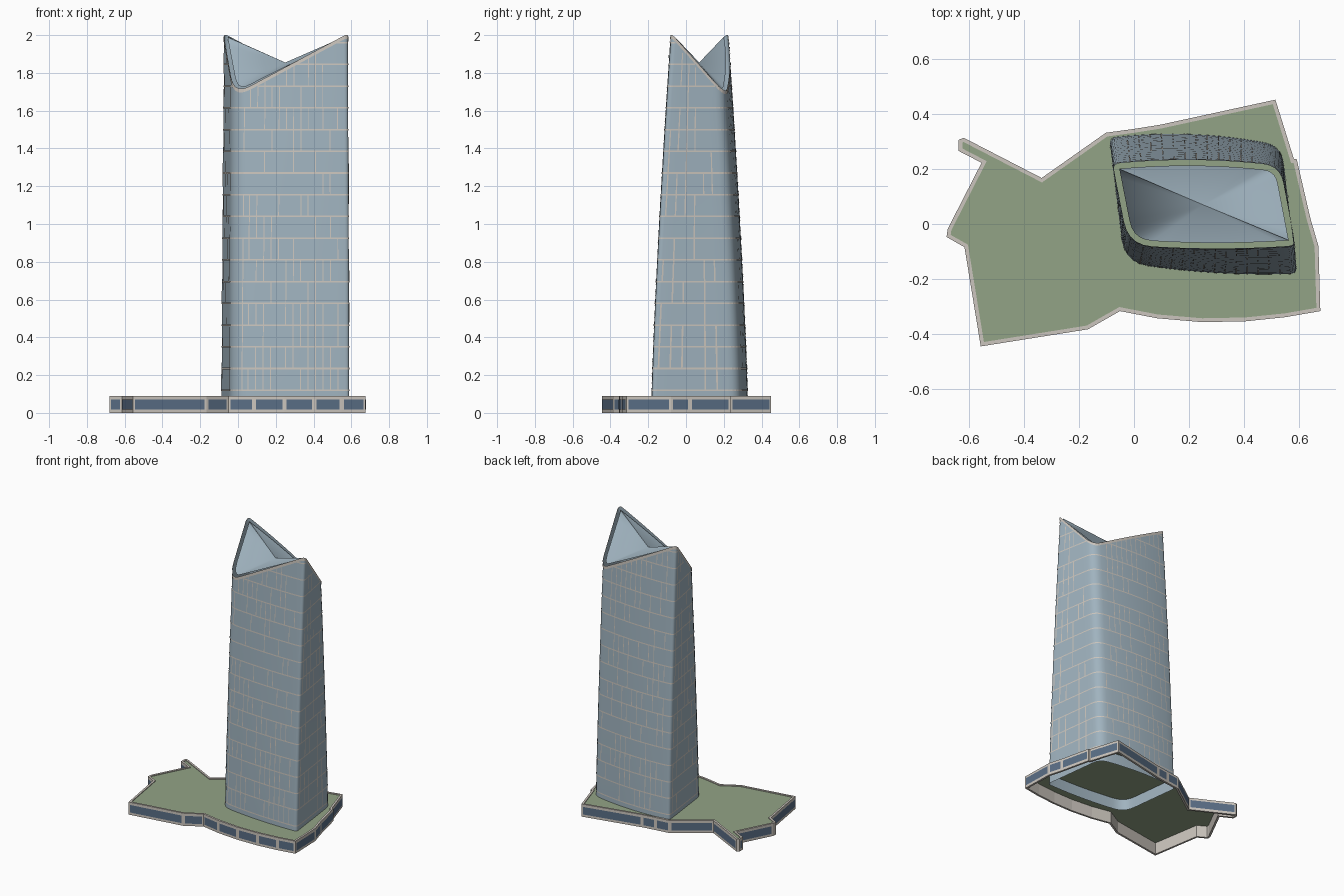
import bpy, random
from mathutils import Vector

random.seed(4)
if "Cube" in bpy.data.objects:
    bpy.data.objects.remove(bpy.data.objects["Cube"])


def material(name, rgb):
    m = bpy.data.materials.new(name)
    m.use_nodes = True
    m.diffuse_color = (*rgb, 1)
    m.node_tree.nodes["Principled BSDF"].inputs["Base Color"].default_value = (*rgb, 1)
    return m


GLASS = material("pale blue glass", (0.35, 0.45, 0.52))
TRIM = material("warm grey trim", (0.60, 0.56, 0.51))
GREEN = material("roof green", (0.29, 0.37, 0.24))
WINDOW = material("dark blue window", (0.10, 0.155, 0.235))


def build(name, verts, faces, mat, smooth=False):
    mesh = bpy.data.meshes.new(name)
    mesh.from_pydata([tuple(v) for v in verts], [], faces)
    mesh.materials.append(mat)
    ob = bpy.data.objects.new(name, mesh)
    bpy.context.collection.objects.link(ob)
    if smooth:
        bpy.ops.object.select_all(action="DESELECT")
        ob.select_set(True)
        bpy.context.view_layer.objects.active = ob
        bpy.ops.object.shade_smooth_by_angle(angle=0.6)
    return ob


def quads(name, groups, mat):
    verts = [v for g in groups for v in g]
    faces = [tuple(range(k, k + 4)) for k in range(0, len(verts), 4)]
    return build(name, verts, faces, mat)


def bands(rows, n):
    # closed bands of quads between successive rings of n points
    return [(r * n + i, r * n + (i + 1) % n, (r + 1) * n + (i + 1) % n, (r + 1) * n + i)
            for r in range(rows - 1) for i in range(n)]


def offset(points, d):
    # mitred plan offset; positive d moves outward on an anticlockwise loop
    out = []
    n = len(points)
    for i, p in enumerate(points):
        a = (p - points[i - 1]).to_2d().normalized()
        b = (points[(i + 1) % n] - p).to_2d().normalized()
        na, nb = Vector((a.y, -a.x)), Vector((b.y, -b.x))
        m = (na + nb) / max(1 + na.dot(nb), 0.4)
        out.append(Vector((p.x + m.x * d, p.y + m.y * d, p.z)))
    return out


# Tower outline: four rounded corners, bowed front and back
RADII = (0.085, 0.025, 0.06, 0.025)
SAMPLES = (13, 6, 13, 6)
FOOT = [(-0.035, -0.14, 0), (0.592, -0.182, 0), (0.535, 0.285, 0), (-0.09, 0.315, 0)]
CROWN = [(-0.02, -0.075, 1.685), (0.585, -0.078, 2.01), (0.53, 0.21, 1.685), (-0.077, 0.218, 2.01)]


def outline(corners, bows):
    c = [Vector(p) for p in corners]

    def edge(k, t):
        k %= 4
        p = c[k].lerp(c[(k + 1) % 4], t)
        p.y += bows[k] * 4 * t * (1 - t)
        return p

    ring = []
    for k in range(4):
        before = RADII[k] / (c[k] - c[k - 1]).to_2d().length
        after = RADII[k] / (c[(k + 1) % 4] - c[k]).to_2d().length
        end = 1 - RADII[(k + 1) % 4] / (c[(k + 1) % 4] - c[k]).to_2d().length
        a, b = edge(k - 1, 1 - before), edge(k, after)
        for j in range(5):
            t = j / 5
            ring.append(a.lerp(c[k], t).lerp(c[k].lerp(b, t), t))
        ring += [edge(k, after + (end - after) * j / SAMPLES[k]) for j in range(SAMPLES[k])]
    return ring


foot = outline(FOOT, (-0.017, 0, 0.027, 0))
crown = outline(CROWN, (-0.012, 0, 0.018, 0))
N = len(foot)


def wall(i, z, out=0.0):
    # point on the tapering wall at column i and height z
    i %= N
    top = crown[i]
    u = min(z / top.z, 1) ** 1.3
    p = foot[i].lerp(top, u)
    t = (crown[(i + 1) % N] - crown[i - 1]).to_2d().normalized()
    return Vector((p.x + t.y * out, p.y - t.x * out, min(z, top.z)))


# Tower shell
ROWS = 14
shell = [wall(i, 0.005 + (crown[i].z - 0.005) * r / (ROWS - 1)) for r in range(ROWS) for i in range(N)]
build("tower_wall", shell, bands(ROWS, N), GLASS, True)

# Folded roof, set in from the wall
centre = Vector((0.25, 0.07, 1.855))
rim = offset(crown, -0.02)
for p in rim:
    p.z += (centre.z - p.z) * 0.07
build("tower_roof", rim + [centre], [(i, (i + 1) % N, N) for i in range(N)], GLASS, True)

# Trim following the sloping top
build("crown_trim", [wall(i, crown[i].z - d, 0.003) for d in (0.02, 0) for i in range(N)],
      bands(2, N), TRIM)

# Floor lines and staggered mullions
FLOOR, FIRST = 0.115, 0.12
lines, mullions = [], []
for f in range(17):
    z = FIRST + f * FLOOR
    for i in range(N):
        limit = min(crown[i].z, crown[(i + 1) % N].z)
        if z + 0.004 < limit:
            lines.append([wall(i, z - 0.004, 0.002), wall(i + 1, z - 0.004, 0.002),
                          wall(i + 1, z + 0.004, 0.002), wall(i, z + 0.004, 0.002)])
        wide = (crown[(i + 1) % N] - crown[i]).to_2d().length
        if wide > 0.03 and z < limit - 0.03 and random.random() < 0.55:
            w = 0.005 / wide
            hi = min(z + FLOOR, limit)
            a, b = wall(i, z, 0.0025), wall(i, hi, 0.0025)
            mullions.append([a, a.lerp(wall(i + 1, z, 0.0025), w),
                             b.lerp(wall(i + 1, hi, 0.0025), w), b])
quads("floor_lines", lines, TRIM)
quads("mullions", mullions, TRIM)

# Podium outline
PLAN = [(.513, .451), (.58, .236), (.59, .236), (.64, .02), (.669, -.08), (.676, -.316),
        (.549, -.338), (.404, -.353), (.247, -.356), (.084, -.342), (-.051, -.316),
        (-.167, -.382), (-.556, -.444), (-.615, -.084), (-.68, -.047), (-.676, -.018),
        (-.553, .222), (-.636, .265), (-.636, .305), (-.618, .313), (-.335, .167),
        (-.102, .331), (0, .345), (.095, .36)]
outer = [Vector((x, y, 0)) for x, y in reversed(PLAN)]
inner = offset(outer, -0.014)
M = len(outer)
HIGH = 0.09
up = Vector((0, 0, HIGH))

# Podium wall with a parapet, and the planted roof within it
loops = outer + [p + up for p in outer] + [p + up for p in inner] + inner + outer
build("podium_wall", loops, bands(5, M), TRIM)
build("podium_roof", [p + up * 0.94 for p in inner], [tuple(range(M))], GREEN)

# One window plate on each podium side
plates = []
for i, a in enumerate(outer):
    b = outer[(i + 1) % M]
    d = b - a
    if d.length < 0.03:
        continue
    d.normalize()
    out = Vector((d.y, -d.x, 0)) * 0.002
    a, b = a + d * 0.011 + out, b - d * 0.011 + out
    lo, hi = Vector((0, 0, 0.018)), Vector((0, 0, 0.072))
    plates.append([a + lo, b + lo, b + hi, a + hi])
quads("podium_windows", plates, WINDOW)
